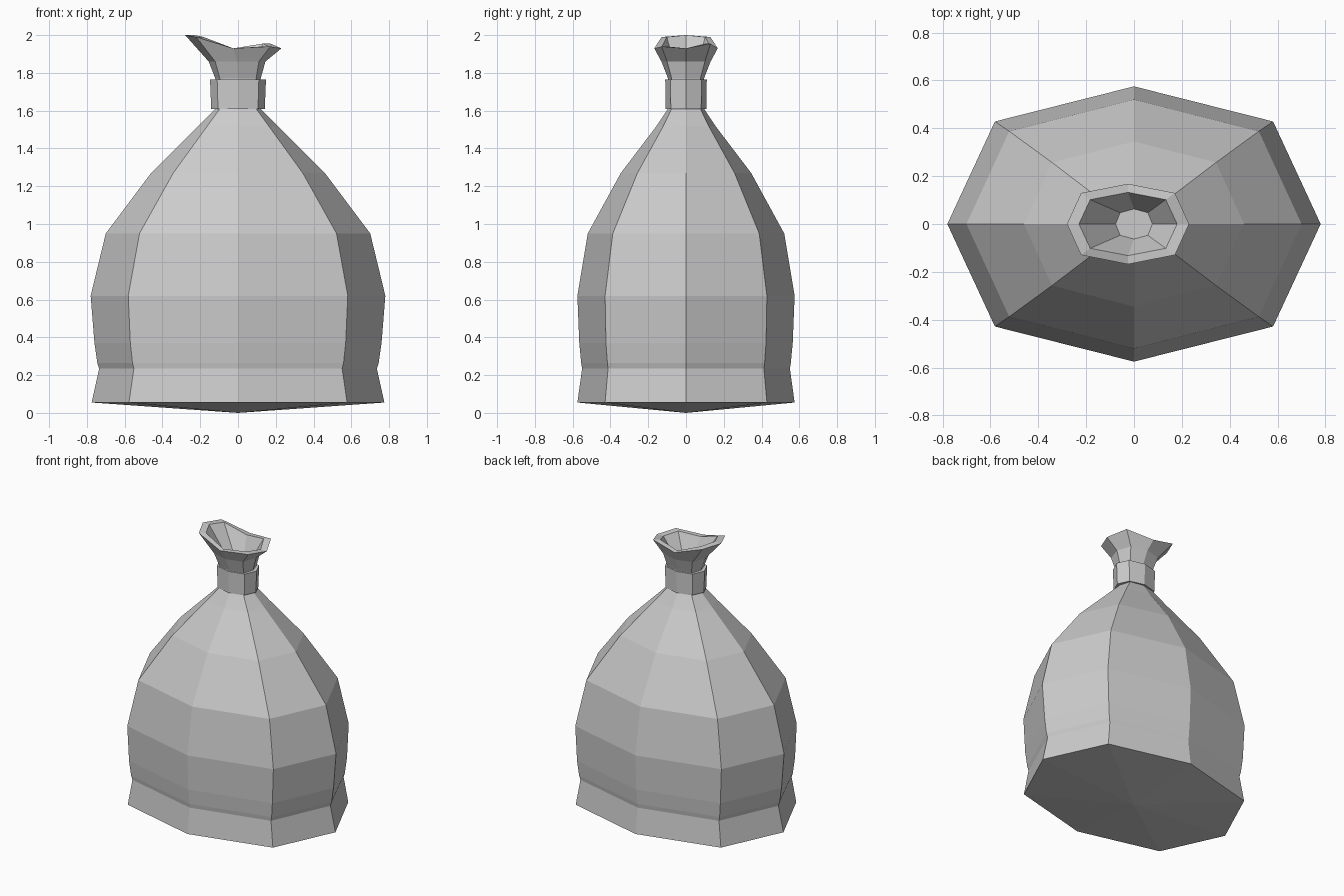
import bpy
import bmesh

cube = bpy.data.objects.get("Cube")
if cube:
    bpy.data.objects.remove(cube, do_unlink=True)


def make_material(name, colour):
    mat = bpy.data.materials.new(name)
    mat.use_nodes = True
    mat.diffuse_color = colour
    mat.node_tree.nodes["Principled BSDF"].inputs["Base Color"].default_value = colour
    return mat


cloth = make_material("plain grey cloth", (0.6, 0.6, 0.6, 1))


def octagon(rx, ry, z, k=0.745):
    """Eight-sided ring; k places the four diagonal corners."""
    return [(rx, 0, z), (rx * k, ry * k, z), (0, ry, z), (-rx * k, ry * k, z),
            (-rx, 0, z), (-rx * k, -ry * k, z), (0, -ry, z), (rx * k, -ry * k, z)]


def loft(name, rings, start_point=None, cap_end=False, closed=False):
    """Skin a list of rings into a flat-shaded object."""
    bm = bmesh.new()
    loops = [[bm.verts.new(co) for co in ring] for ring in rings]
    pairs = list(zip(loops, loops[1:]))
    if closed:
        pairs.append((loops[-1], loops[0]))
    for low, high in pairs:
        for i in range(len(low)):
            j = (i + 1) % len(low)
            bm.faces.new((low[i], low[j], high[j], high[i]))
    if start_point:
        tip = bm.verts.new(start_point)
        for i, v in enumerate(loops[0]):
            bm.faces.new((tip, loops[0][(i + 1) % len(loops[0])], v))
    if cap_end:
        bm.faces.new(loops[-1])
    bmesh.ops.recalc_face_normals(bm, faces=bm.faces)
    mesh = bpy.data.meshes.new(name)
    bm.to_mesh(mesh)
    bm.free()
    mesh.materials.append(cloth)
    obj = bpy.data.objects.new(name, mesh)
    bpy.context.collection.objects.link(obj)
    return obj


# Sack: half-width, half-depth, height and corner factor, from base to neck
profile = [
    (0.775, 0.575, 0.055, 0.745), (0.735, 0.55, 0.235, 0.75),
    (0.745, 0.555, 0.265, 0.75), (0.76, 0.565, 0.37, 0.75),
    (0.78, 0.575, 0.62, 0.745), (0.70, 0.52, 0.95, 0.745),
    (0.46, 0.345, 1.27, 0.745), (0.21, 0.155, 1.52, 0.77),
    (0.12, 0.095, 1.61, 0.8), (0.12, 0.095, 1.77, 0.8),
]
rings = [octagon(*row) for row in profile]

# Gathered mouth: flaring lip, higher on the right, folded into a hollow
rings.append([(x - 0.005, y, z) for x, y, z in octagon(0.15, 0.13, 1.86, 0.77)])
rim_heights = [1.93, 1.955, 1.93, 1.99, 2.0, 1.99, 1.93, 1.94]
outer = octagon(0.255, 0.168, 0, 0.77)
inner = octagon(0.205, 0.132, 0, 0.77)
rings.append([(x - 0.025, y, h) for (x, y, _), h in zip(outer, rim_heights)])
rings.append([(x - 0.025, y, h) for (x, y, _), h in zip(inner, rim_heights)])
rings.append(octagon(0.077, 0.063, 1.79, 0.75))
loft("sack", rings, start_point=(0, 0, 0), cap_end=True)

# Tie band wrapped round the neck
loft("neck_band", [
    octagon(0.10, 0.08, 1.61), octagon(0.142, 0.108, 1.61),
    octagon(0.148, 0.11, 1.765), octagon(0.10, 0.08, 1.765),
], closed=True)
